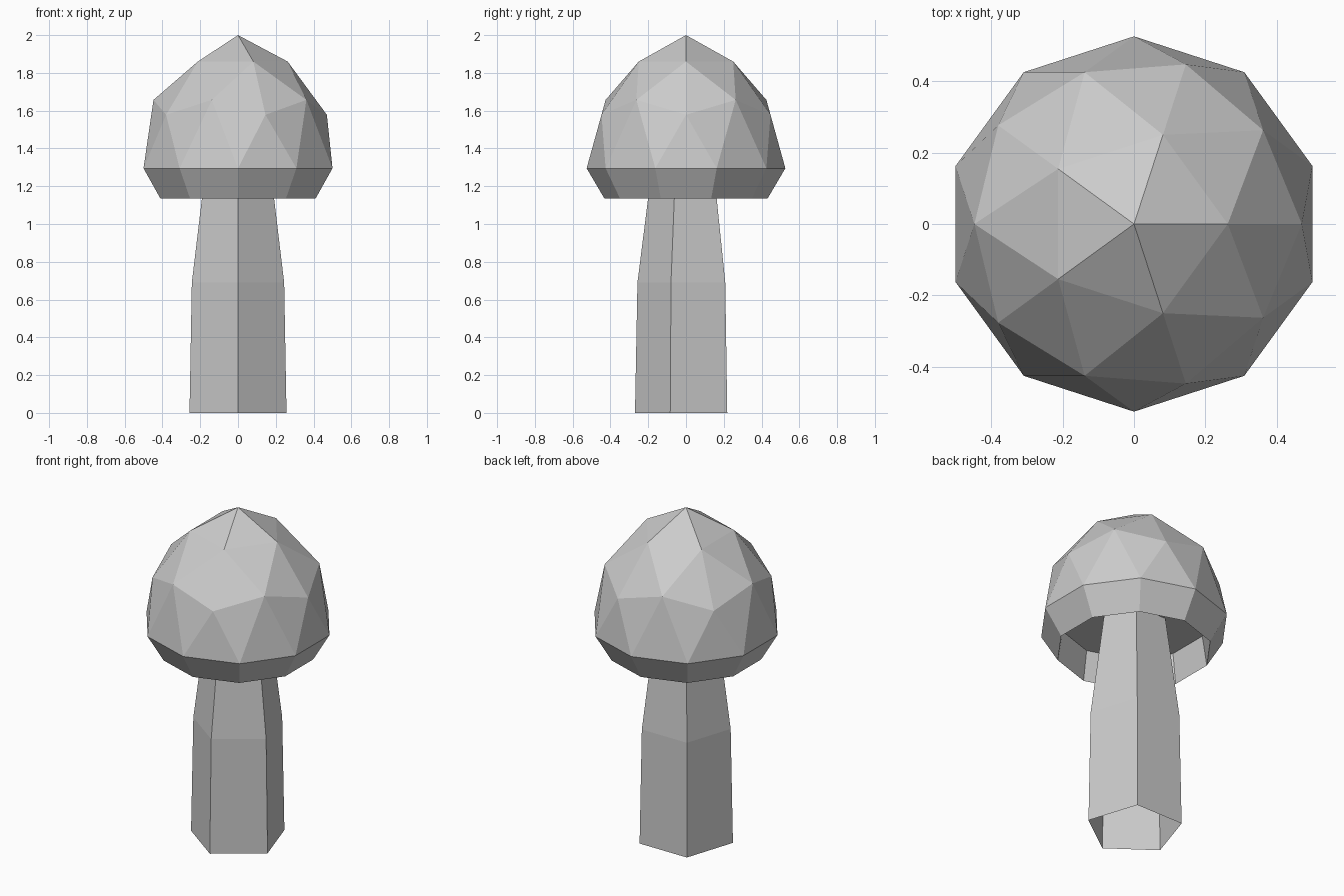
import bpy, bmesh, math

default = bpy.data.objects.get("Cube")
if default:
    bpy.data.objects.remove(default, do_unlink=True)

grey = bpy.data.materials.new("plain_grey")
grey.use_nodes = True
colour = (0.6, 0.6, 0.6, 1)
grey.diffuse_color = colour
grey.node_tree.nodes["Principled BSDF"].inputs["Base Color"].default_value = colour


def add_object(name, bm):
    mesh = bpy.data.meshes.new(name)
    bm.to_mesh(mesh)
    bm.free()
    mesh.materials.append(grey)
    obj = bpy.data.objects.new(name, mesh)
    bpy.context.collection.objects.link(obj)
    return obj


# Cap: upper half of an icosphere, flattened, with a peaked top
RADIUS, RIM_Z = 0.526, 1.295
bm = bmesh.new()
bmesh.ops.create_icosphere(bm, subdivisions=2, radius=1)
bmesh.ops.delete(bm, geom=[v for v in bm.verts if v.co.z < -0.01], context='VERTS')
heights = {0.0: 0.0, 0.45: 0.283, 0.53: 0.362, 0.85: 0.565, 1.0: 0.705}
for v in bm.verts:
    level = min(heights, key=lambda h: abs(h - v.co.z))
    spread = 0.5 if level == 0.85 else RADIUS
    v.co = (v.co.x * spread, v.co.y * spread, RIM_Z + heights[level])

# Rim: skirt turned inward, inner wall, then a flat underside
edges = [e for e in bm.edges if e.is_boundary]
for radius, z in ((0.432, 1.135), (0.405, 1.315)):
    new = bmesh.ops.extrude_edge_only(bm, edges=edges)["geom"]
    edges = [g for g in new if isinstance(g, bmesh.types.BMEdge)]
    edges = [e for e in edges if e.is_boundary]
    for v in {v for e in edges for v in e.verts}:
        angle = math.atan2(v.co.y, v.co.x)
        v.co = (radius * math.cos(angle), radius * math.sin(angle), z)
bmesh.ops.contextual_create(bm, geom=edges)
bmesh.ops.recalc_face_normals(bm, faces=bm.faces)
add_object("cap", bm)

# Stem: open five-sided tube that narrows into the cap
bm = bmesh.new()
SIDES = 5
rings = []
for radius, z in ((0.27, 0), (0.257, 0.69), (0.178, 1.315)):
    angles = [-math.pi / 2 + i * math.tau / SIDES for i in range(SIDES)]
    rings.append([bm.verts.new((radius * math.cos(a), radius * math.sin(a), z)) for a in angles])
for low, high in zip(rings, rings[1:]):
    for i in range(SIDES):
        j = (i + 1) % SIDES
        bm.faces.new((low[i], low[j], high[j], high[i]))
add_object("stem", bm)
